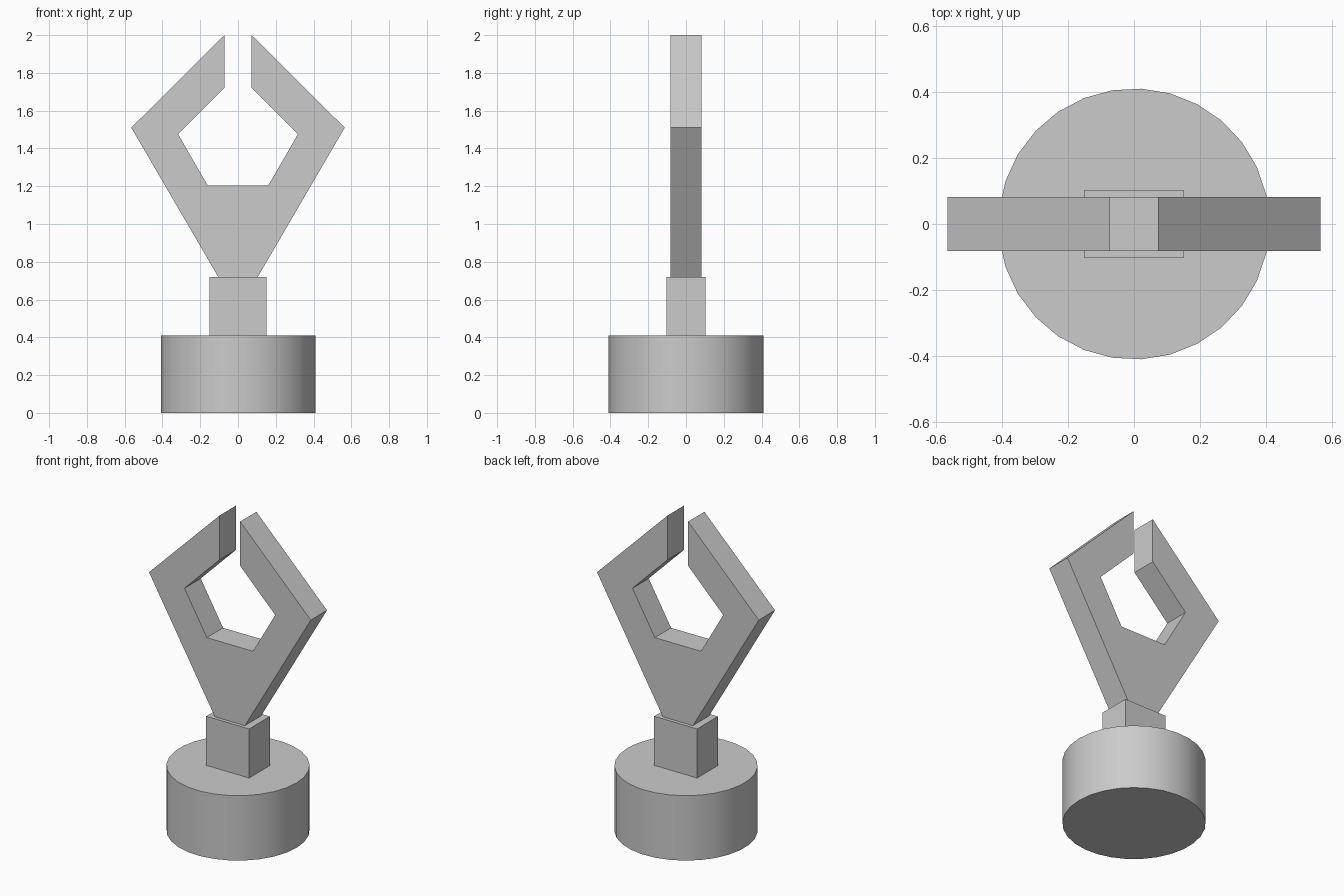
import bpy, bmesh, math

cube = bpy.data.objects.get("Cube")
if cube:
    bpy.data.objects.remove(cube, do_unlink=True)

# Single grey finish
grey = bpy.data.materials.new("plain_grey")
grey.use_nodes = True
colour = (0.6, 0.6, 0.6, 1)
grey.diffuse_color = colour
grey.node_tree.nodes["Principled BSDF"].inputs["Base Color"].default_value = colour


def extrude_profile(name, points, start, depth):
    """Extrude a closed 3D outline along a vector into a solid part."""
    bm = bmesh.new()
    face = bm.faces.new([bm.verts.new(p) for p in points])
    ext = bmesh.ops.extrude_face_region(bm, geom=[face], use_keep_orig=True)
    moved = [v for v in ext["geom"] if isinstance(v, bmesh.types.BMVert)]
    bmesh.ops.translate(bm, verts=moved, vec=depth)
    bmesh.ops.translate(bm, verts=bm.verts[:], vec=start)
    bmesh.ops.recalc_face_normals(bm, faces=bm.faces[:])
    mesh = bpy.data.meshes.new(name)
    bm.to_mesh(mesh)
    bm.free()
    obj = bpy.data.objects.new(name, mesh)
    bpy.context.collection.objects.link(obj)
    mesh.materials.append(grey)
    return obj


# Round base
SIDES, RADIUS = 29, 0.41
ring = [(RADIUS * math.cos(math.tau * i / SIDES),
         RADIUS * math.sin(math.tau * i / SIDES), 0) for i in range(SIDES)]
base = extrude_profile("round_base", ring, (0, 0, 0), (0, 0, 0.41))
bpy.context.view_layer.objects.active = base
base.select_set(True)
bpy.ops.object.shade_smooth_by_angle(angle=math.radians(30))

# Square neck block
corners = [(-0.15, -0.103, 0), (0.15, -0.103, 0), (0.15, 0.103, 0), (-0.15, 0.103, 0)]
extrude_profile("neck_block", corners, (0, 0, 0.41), (0, 0, 0.31))

# Open claw: half outline mirrored across the centre
half = [(0.103, 0.717), (0.565, 1.51), (0.072, 2.0),
        (0.072, 1.72), (0.317, 1.475), (0.161, 1.205)]
outline = half + [(-x, z) for x, z in reversed(half)]
extrude_profile("open_claw", [(x, 0, z) for x, z in outline], (0, -0.081, 0), (0, 0.162, 0))
